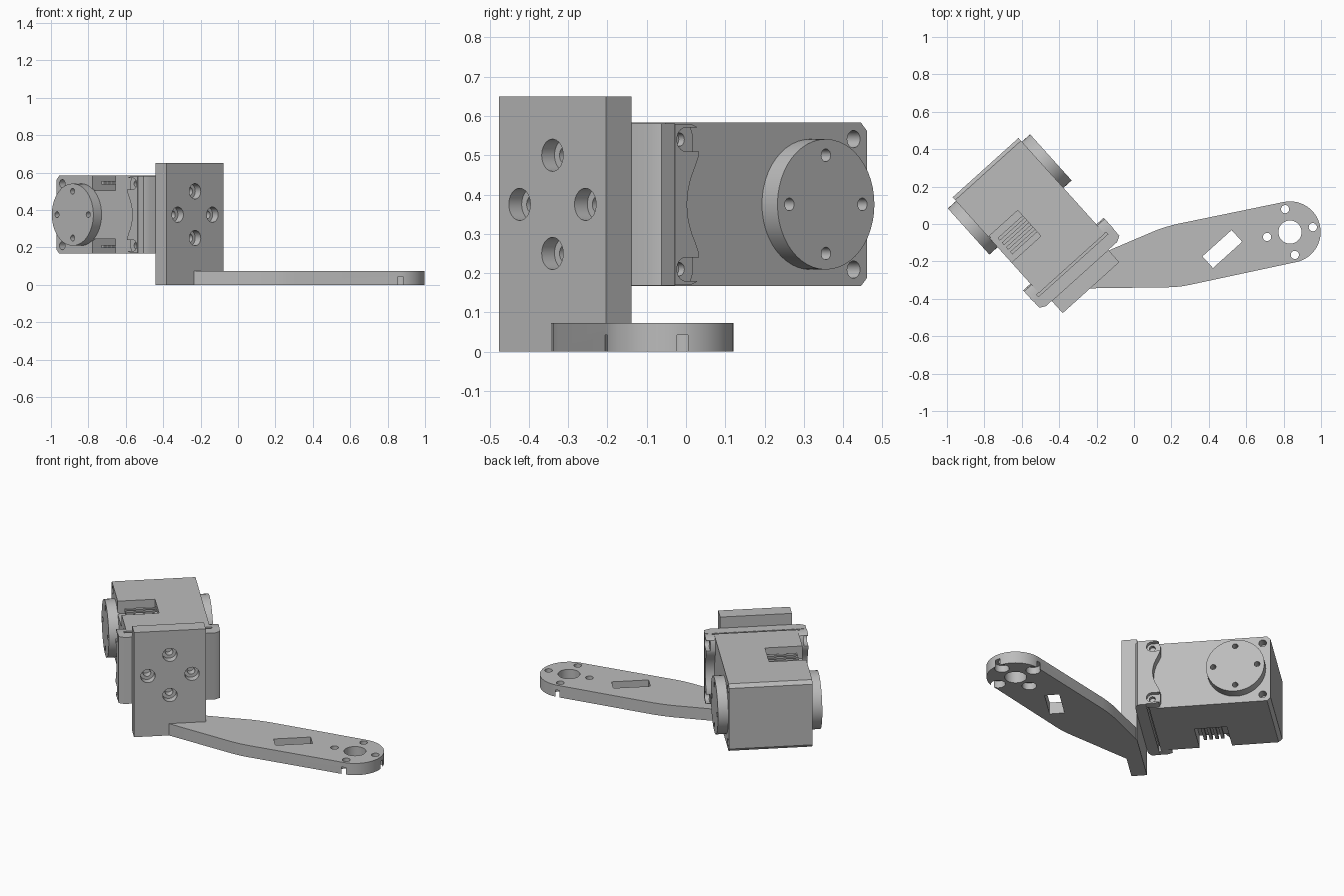
import bpy, bmesh, math
from mathutils import Matrix, Vector

cube = bpy.data.objects.get("Cube")
if cube:
    bpy.data.objects.remove(cube, do_unlink=True)

grey = bpy.data.materials.new("machined_grey")
grey.use_nodes = True
COLOUR = (0.5, 0.5, 0.5, 1)
grey.diffuse_color = COLOUR
grey.node_tree.nodes["Principled BSDF"].inputs["Base Color"].default_value = COLOUR

TURN = math.radians(42)
TURNED = Matrix.Rotation(TURN, 4, 'Z')   # frame of the servo and upright plate
WORLD = Matrix.Identity(4)
MID = -0.388      # servo centre plane across its width
ZC = 0.375        # servo centre height
parts = []


def make(name, bm, frame):
    bmesh.ops.recalc_face_normals(bm, faces=bm.faces)
    mesh = bpy.data.meshes.new(name)
    bm.to_mesh(mesh)
    bm.free()
    mesh.materials.append(grey)
    obj = bpy.data.objects.new(name, mesh)
    bpy.context.collection.objects.link(obj)
    obj.matrix_world = frame
    parts.append(obj)
    return obj


def prism(name, outline, axis, lo, hi, frame=TURNED):
    """Extrude a 2D outline along an axis; X takes (y, z), Z takes (x, y)."""
    bm = bmesh.new()
    place = (lambda a, b: (lo, a, b)) if axis == 'X' else (lambda a, b: (a, b, lo))
    face = bm.faces.new([bm.verts.new(place(a, b)) for a, b in outline])
    ext = bmesh.ops.extrude_face_region(bm, geom=[face])
    step = Vector((hi - lo, 0, 0)) if axis == 'X' else Vector((0, 0, hi - lo))
    verts = [g for g in ext["geom"] if isinstance(g, bmesh.types.BMVert)]
    bmesh.ops.translate(bm, verts=verts, vec=step)
    return make(name, bm, frame)


def box(name, x, y, z, frame=TURNED):
    return prism(name, [(x[0], y[0]), (x[1], y[0]), (x[1], y[1]), (x[0], y[1])],
                 'Z', z[0], z[1], frame)


def rod(name, axis, centre, r, lo, hi, frame=TURNED, sides=32):
    """Cylinder along X, Y or Z between lo and hi."""
    bm = bmesh.new()
    bmesh.ops.create_cone(bm, cap_ends=True, segments=sides, radius1=r, radius2=r, depth=hi - lo)
    m = (lo + hi) / 2
    a, b = centre
    if axis == 'X':
        mat = Matrix.Translation((m, a, b)) @ Matrix.Rotation(math.pi / 2, 4, 'Y')
    elif axis == 'Y':
        mat = Matrix.Translation((a, m, b)) @ Matrix.Rotation(math.pi / 2, 4, 'X')
    else:
        mat = Matrix.Translation((a, b, m))
    bmesh.ops.transform(bm, matrix=mat, verts=bm.verts)
    return make(name, bm, frame)


def cut(obj, cutters):
    for c in cutters:
        mod = obj.modifiers.new("cut", 'BOOLEAN')
        mod.operation, mod.solver, mod.object = 'DIFFERENCE', 'EXACT', c
    bpy.context.view_layer.update()
    done = obj.evaluated_get(bpy.context.evaluated_depsgraph_get())
    mesh = bpy.data.meshes.new_from_object(done)
    obj.modifiers.clear()
    obj.data = mesh
    for c in cutters:
        parts.remove(c)
        bpy.data.objects.remove(c, do_unlink=True)


def arc(cx, cy, r, start, end, n):
    return [(cx + r * math.cos(math.radians(start + (end - start) * i / n)),
             cy + r * math.sin(math.radians(start + (end - start) * i / n))) for i in range(n + 1)]


CROSS = [(1, 0), (0, 1), (-1, 0), (0, -1)]
BOLT = 0.125      # bolt circle radius shared by plate, horns and arm

# Upright plate with four counterbored holes
plate = box("upright_plate", (-0.602, -0.195), (-0.099, -0.011), (0, 0.65))
cutters = []
for dx, dz in CROSS:
    c = (-0.398 + dx * BOLT, ZC + dz * BOLT)
    cutters += [rod("bore", 'Y', c, 0.041, -0.15, -0.055), rod("hole", 'Y', c, 0.022, -0.2, 0.05)]
cut(plate, cutters)

# Servo body with chamfered rear edges
body = prism("servo_body", [(0.066, 0.167), (0.735, 0.167), (0.755, 0.187), (0.755, 0.563),
                            (0.735, 0.583), (0.066, 0.583)], 'X', MID - 0.237, MID + 0.237)
cutters = []
for s in (-1, 1):
    # connector bays open to the side, above and below
    z = sorted((ZC + s * 0.13, ZC + s * 0.3))
    cutters.append(box("bay", (-0.8, -0.413), (0.285, 0.47), z))
    for side in (-1, 1):
        x = sorted((MID + side * 0.18, MID + side * 0.3))
        cutters.append(rod("corner_hole", 'X', (0.71, ZC + s * 0.166), 0.022, x[0], x[1]))
cut(body, cutters)

# Connector pins inside the bays
for s, label in ((-1, "lower"), (1, "upper")):
    for i in range(4):
        y = 0.315 + i * 0.033
        z = ZC + s * 0.17
        box(f"{label}_pin_{i + 1}", (-0.592, -0.405), (y, y + 0.018), (z - 0.009, z + 0.009))

# Round horns on both sides
for side, label in ((-1, "right"), (1, "left")):
    x = sorted((MID + side * 0.23, MID + side * 0.296))
    horn = rod(f"{label}_horn", 'X', (0.562, ZC), 0.166, x[0], x[1], sides=48)
    cut(horn, [rod("hole", 'X', (0.562 + a * BOLT, ZC + b * BOLT), 0.016,
                   MID + side * 0.29 - 0.04, MID + side * 0.29 + 0.04) for a, b in CROSS])

# Front mounting flange with chamfered corners
h = 0.288
prism("front_flange", [(MID - h, 0.052), (MID - h, 0.006), (MID - h + 0.031, -0.011),
                       (MID + h - 0.031, -0.011), (MID + h, 0.006), (MID + h, 0.052)],
      'Z', 0.168, 0.581)

# Side bracket: scooped rear edge, rounded ears, screw pockets and a groove
rear = [(0.105, 0.17), (0.125, 0.178), (0.133, 0.2), (0.133, 0.25)]
scoop = [(0.092 + 0.04 * t * t, ZC + 0.115 * t) for t in [i / 6 - 1 for i in range(1, 12)]]
mirror_rear = [(y, 2 * ZC - z) for y, z in reversed(rear)]
bracket = prism("side_bracket", [(0.05, 0.17)] + rear + scoop + mirror_rear + [(0.05, 0.58)],
                'X', MID - 0.29, MID + 0.29)
cutters = []
for s in (-1, 1):
    z = ZC + s * 0.165
    for side in (-1, 1):
        x = sorted((MID + side * 0.266, MID + side * 0.35))
        cutters += [rod("pocket", 'X', (0.087, z), 0.03, x[0], x[1]),
                    box("pocket_mouth", x, (0.087, 0.2), (z - 0.03, z + 0.03)),
                    rod("screw_hole", 'X', (0.087, z), 0.017, MID + side * 0.27 - 0.025,
                        MID + side * 0.27 + 0.025)]
    zs = sorted((ZC + s * 0.17, ZC + s * 0.25))
    cutters.append(box("groove", (-0.64, -0.14), (0.053, 0.068), zs))
cut(bracket, cutters)

# Flat arm with a rounded end
END = (0.834, -0.043)
outline = [(-0.24, -0.344), (0.2, -0.338), (0.25, -0.334), (0.3, -0.325)]
outline += arc(*END, 0.164, -78, 102, 28)
outline += [(0.23, 0), (0.18, -0.013), (0.12, -0.033), (-0.132, -0.14), (-0.15, -0.25)]
arm = prism("arm", outline, 'Z', 0, 0.073, WORLD)
cutters = [rod("hub_hole", 'Z', END, 0.062, -0.1, 0.2, WORLD)]
for x, y in arc(*END, BOLT, 12, 282, 3):
    cutters += [rod("hole", 'Z', (x, y), 0.022, -0.1, 0.2, WORLD),
                rod("bore", 'Z', (x, y), 0.041, -0.1, 0.043, WORLD)]
slot_frame = Matrix.Translation((0.472, -0.134, 0)) @ TURNED
cutters.append(box("slot", (-0.105, 0.105), (-0.042, 0.042), (-0.1, 0.2), slot_frame))
cut(arm, cutters)

# Smooth the round walls, keep edges sharp
bpy.ops.object.select_all(action='DESELECT')
for p in parts:
    p.select_set(True)
bpy.context.view_layer.objects.active = parts[0]
bpy.ops.object.shade_smooth_by_angle(angle=math.radians(30))
